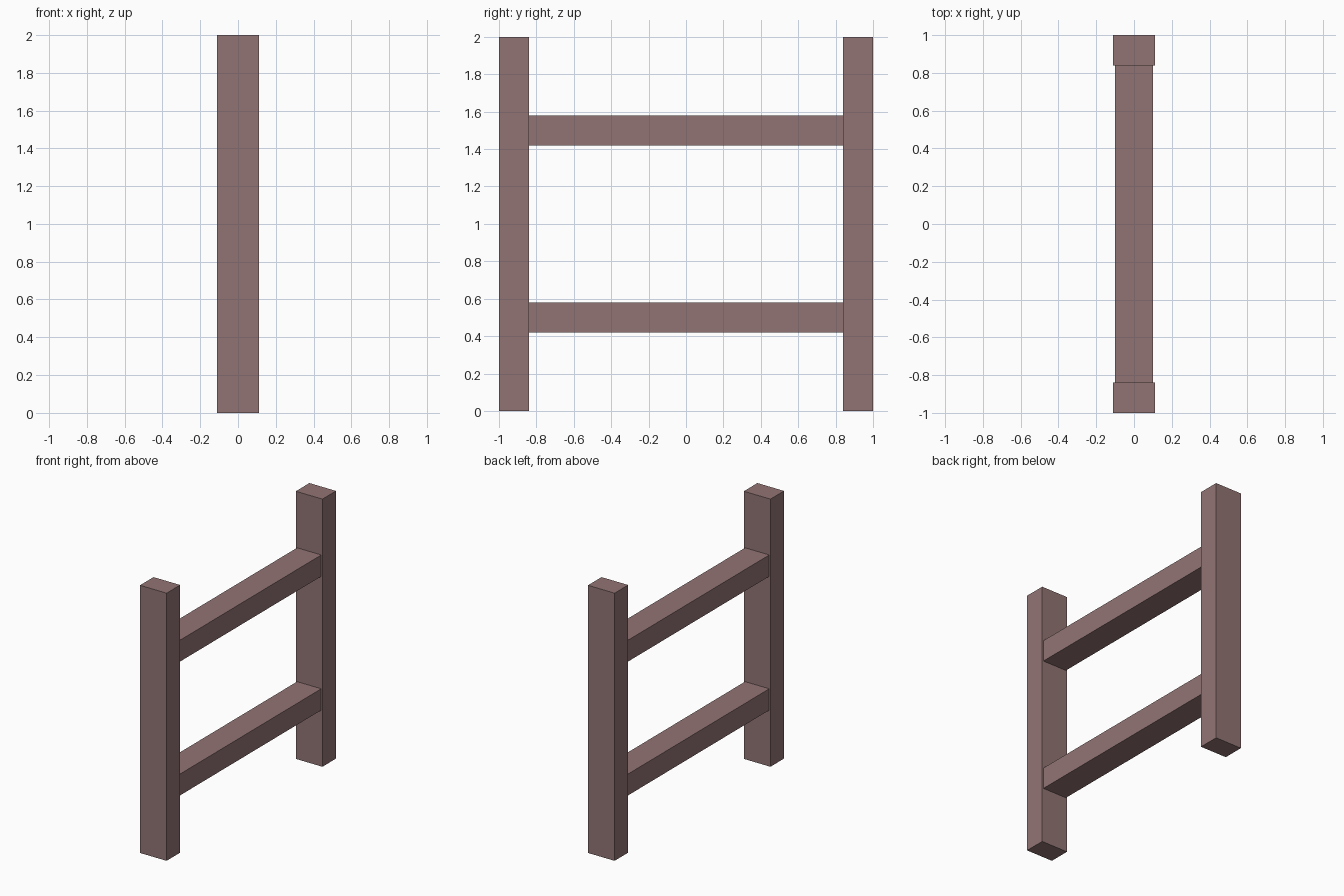
import bpy

if "Cube" in bpy.data.objects:
    bpy.data.objects.remove(bpy.data.objects["Cube"])

wood = bpy.data.materials.new("brown_wood")
wood.diffuse_color = (0.29, 0.175, 0.175, 1)
wood.use_nodes = True
wood.node_tree.nodes["Principled BSDF"].inputs["Base Color"].default_value = wood.diffuse_color


def box(name, size, centre):
    bpy.ops.mesh.primitive_cube_add(size=1, location=centre)
    obj = bpy.context.object
    obj.name = name
    obj.scale = size
    bpy.ops.object.transform_apply(location=False, rotation=False, scale=True)
    obj.data.materials.append(wood)
    return obj


# Upright posts at both ends
for name, side in (("front_post", -1), ("back_post", 1)):
    box(name, (0.22, 0.16, 2.0), (0, side * 0.92, 1.0))

# Horizontal rails, slightly narrower than the posts and butted between them
for name, z in (("lower_rail", 0.5), ("upper_rail", 1.5)):
    box(name, (0.20, 1.68, 0.16), (0, 0, z))
